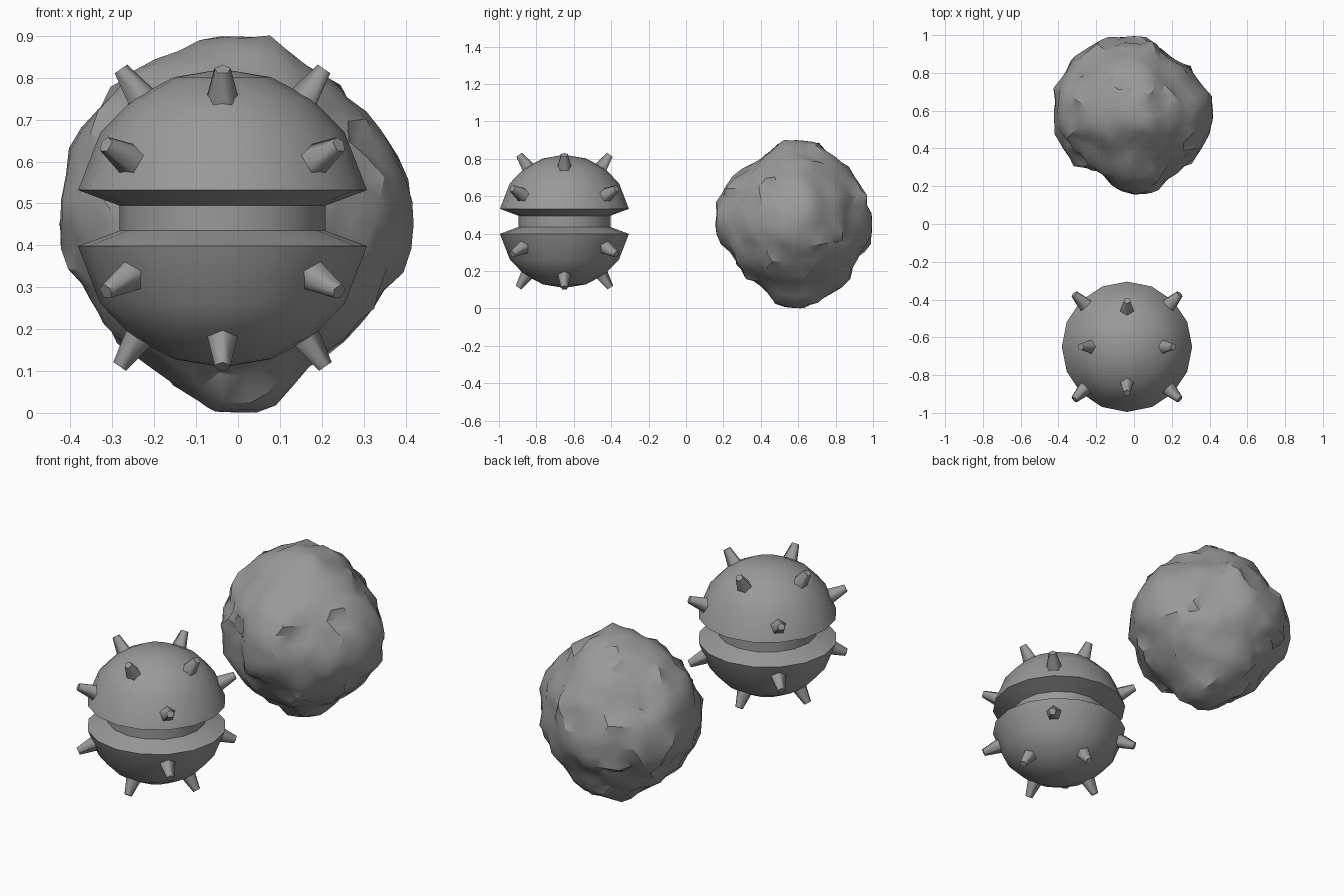
import bpy, bmesh, math
from mathutils import Vector, Matrix, noise

cube = bpy.data.objects.get("Cube")
if cube:
    bpy.data.objects.remove(cube, do_unlink=True)

grey = bpy.data.materials.new("plain grey")
grey.use_nodes = True
grey.diffuse_color = (0.32, 0.32, 0.32, 1)
grey.node_tree.nodes["Principled BSDF"].inputs["Base Color"].default_value = grey.diffuse_color


def finish(bm, name, angle, location):
    """Turn a bmesh into a shaded object."""
    bmesh.ops.recalc_face_normals(bm, faces=bm.faces)
    mesh = bpy.data.meshes.new(name)
    bm.to_mesh(mesh)
    bm.free()
    mesh.materials.append(grey)
    obj = bpy.data.objects.new(name, mesh)
    obj.location = location
    bpy.context.collection.objects.link(obj)
    bpy.ops.object.select_all(action='DESELECT')
    bpy.context.view_layer.objects.active = obj
    obj.select_set(True)
    bpy.ops.object.shade_smooth_by_angle(angle=math.radians(angle))


MINE = Vector((-0.037, -0.65, 0.465))
SHELL = 0.356

# Mine body: two domed halves joined by a narrow core, turned in 16 sides
half = []
for degrees in (90, 71, 53, 35):
    a = math.radians(degrees)
    half.append((SHELL * math.cos(a), SHELL * math.sin(a)))
half += [(0.345, 0.067), (0.246, 0.03)]
profile = half + [(r, -z) for r, z in reversed(half)]
bm = bmesh.new()
points = [bm.verts.new((r, 0, z)) for r, z in profile]
edges = [bm.edges.new(pair) for pair in zip(points, points[1:])]
bmesh.ops.spin(bm, geom=points + edges, axis=(0, 0, 1), cent=(0, 0, 0),
               angle=math.tau, steps=16, use_merge=False)
bmesh.ops.remove_doubles(bm, verts=bm.verts, dist=0.0005)
finish(bm, "mine_body", 32, MINE)

# Spikes: steep ones on the axes, shallow ones on the diagonals, on both halves
bm = bmesh.new()
for i in range(8):
    turn = i * math.pi / 4
    lift = math.radians(24 if i % 2 else 55.5)
    for side in (1, -1):
        aim = Vector((math.cos(turn) * math.cos(lift),
                      math.sin(turn) * math.cos(lift), side * math.sin(lift)))
        place = Matrix.Translation(aim * 0.373) @ aim.to_track_quat('Z', 'Y').to_matrix().to_4x4()
        bmesh.ops.create_cone(bm, cap_ends=True, segments=5, radius1=0.046,
                              radius2=0.02, depth=0.116, matrix=place)
finish(bm, "mine_spikes", 75, MINE)

# Boulder: radii in hundredths every 30 degrees around three great circles
rings = {
    (0, 2): (42, 41, 41, 45, 44, 44, 42.5, 39.5, 40, 45, 37.5, 38),
    (1, 2): (41, 41, 42, 45, 39, 42, 42.5, 37, 37.5, 45, 42, 38.5),
    (0, 1): (42, 38.5, 36, 42, 43, 43, 42.5, 41.5, 35.5, 42.5, 38.5, 40),
}
guides = []
for (u, v), radii in rings.items():
    for i, radius in enumerate(radii):
        d = Vector((0, 0, 0))
        d[u], d[v] = math.cos(i * math.pi / 6), math.sin(i * math.pi / 6)
        guides.append((d, radius / 100))
# The eight corners between the circles are a little flatter
for x in (1, -1):
    for y in (1, -1):
        for z in (1, -1):
            guides.append((Vector((x, y, z)).normalized(), 0.38 if x > 0 else 0.395))

bm = bmesh.new()
bmesh.ops.create_icosphere(bm, subdivisions=4, radius=1)
for vert in bm.verts:
    d = vert.co.normalized()
    dots = [d.dot(g) for g, r in guides]
    weights = [math.exp(32 * (dot - 1)) for dot in dots]
    radius = sum(w * r for w, (g, r) in zip(weights, guides)) / sum(weights)
    # Lumps and pits grow between the guide directions
    lumps = 0.034 * noise.noise(d * 5) + 0.018 * noise.noise(d * 10)
    vert.co = d * (radius + lumps * min(1, 35 * (1 - max(dots))))
finish(bm, "boulder", 33, (0, 0.58, 0.45))
